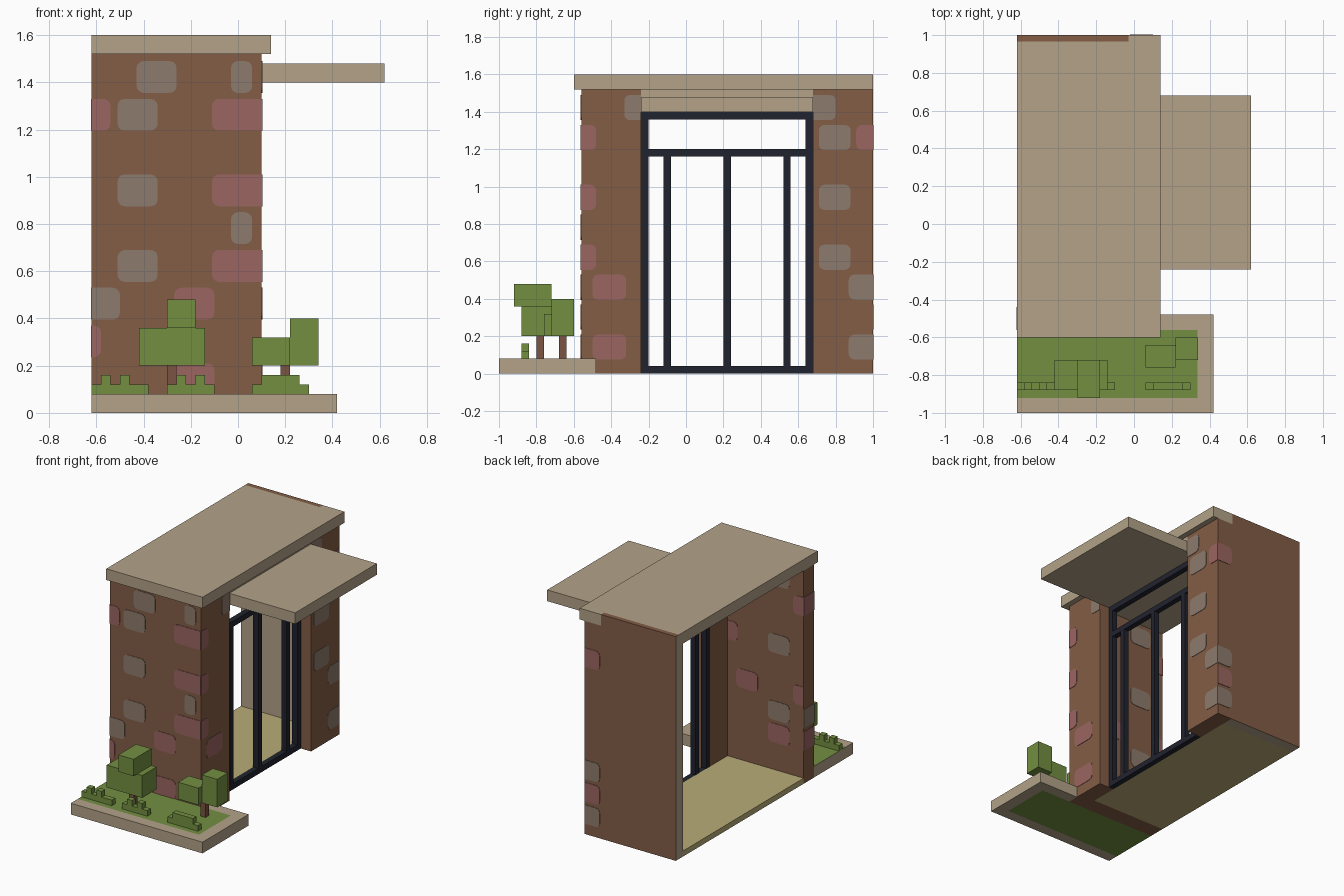
import bpy
import bmesh
from math import cos, sin, pi
from mathutils import Matrix, Vector

cube = bpy.data.objects.get("Cube")
if cube:
    bpy.data.objects.remove(cube, do_unlink=True)


def material(name, r, g, b):
    linear = [((c / 255 + 0.055) / 1.055) ** 2.4 for c in (r, g, b)] + [1]
    mat = bpy.data.materials.new(name)
    mat.use_nodes = True
    mat.diffuse_color = linear
    mat.node_tree.nodes["Principled BSDF"].inputs["Base Color"].default_value = linear
    return mat


BRICK = material("brick brown", 131, 93, 70)
TAN = material("tan concrete", 179, 162, 136)
GREY = material("grey stone", 141, 123, 109)
MAUVE = material("mauve stone", 155, 101, 96)
GREEN = material("leaf green", 115, 143, 65)
DARK = material("dark frame", 33, 35, 46)
FLOOR = material("straw floor", 186, 172, 120)
TRUNK = material("trunk brown", 122, 83, 66)


def finish(name, bm, mats):
    mesh = bpy.data.meshes.new(name)
    bm.to_mesh(mesh)
    bm.free()
    for mat in mats:
        mesh.materials.append(mat)
    obj = bpy.data.objects.new(name, mesh)
    bpy.context.collection.objects.link(obj)
    return obj


def add_box(bm, x, y, z):
    lo, hi = Vector((x[0], y[0], z[0])), Vector((x[1], y[1], z[1]))
    size = hi - lo
    matrix = Matrix.Translation((lo + hi) / 2) @ Matrix.Diagonal((*size, 1))
    bmesh.ops.create_cube(bm, size=1, matrix=matrix)


def boxes(name, mat, *parts):
    bm = bmesh.new()
    for part in parts:
        add_box(bm, *part)
    return finish(name, bm, [mat])


def painted_box(name, part, mats, cuts, rule):
    """Box cut along planes; faces for which rule holds get the second colour."""
    bm = bmesh.new()
    add_box(bm, *part)
    for axis, value in cuts:
        point, normal = Vector(), Vector()
        point[axis], normal[axis] = value, 1
        geom = bm.verts[:] + bm.edges[:] + bm.faces[:]
        bmesh.ops.bisect_plane(bm, geom=geom, plane_co=point, plane_no=normal)
    bm.normal_update()
    for face in bm.faces:
        face.material_index = int(rule(face.calc_center_median(), face.normal))
    return finish(name, bm, mats)


# Main levels and spans
LEFT, RIGHT, INNER = -0.62, 0.10, -0.02
FRONT, BACK = -0.56, 1.0
DOOR = (-0.24, 0.68)
WALL = (0, 1.52)

# Brick walls
boxes("front_wall", BRICK, ((LEFT, RIGHT), (FRONT, -0.44), WALL))
boxes("front_pier", BRICK, ((INNER, RIGHT), (-0.44, DOOR[0]), WALL))
boxes("back_pier", BRICK, ((INNER, RIGHT), (DOOR[1], BACK), WALL))
painted_box("back_wall", ((LEFT, INNER), (0.92, BACK), WALL), [TAN, BRICK], [],
            lambda c, n: n.y > 0.5)

# Floor, roof and canopy
boxes("floor", FLOOR, ((LEFT, INNER), (-0.44, 0.92), (0, 0.04)))
painted_box("roof", ((LEFT, 0.14), (-0.6, BACK), (WALL[1], 1.6)), [TAN, BRICK],
            [(0, -0.03), (1, 0.965)],
            lambda c, n: c.x < -0.03 and c.y > 0.965 and (n.z > 0.5 or n.y > 0.5))
boxes("lintel", TAN, ((INNER, RIGHT), DOOR, (1.4, WALL[1])))
boxes("canopy", TAN, ((RIGHT, 0.62), DOOR, (1.4, 1.48)))

# Glazing frame: jambs, rails and mullions
DEPTH, BAR = (INNER, 0.02), 0.04
bars = [(DEPTH, (y, y + BAR), (0, 1.4)) for y in (DOOR[0], DOOR[1] - BAR)]
bars += [(DEPTH, (DOOR[0] + BAR, DOOR[1] - BAR), (z, z + BAR)) for z in (0, 1.16, 1.36)]
bars += [(DEPTH, (y, y + BAR), (BAR, 1.16)) for y in (-0.12, 0.2, 0.52)]
boxes("door_frame", DARK, *bars)

# Planter slab with a grass bed
painted_box("planter_slab", ((LEFT, 0.42), (-1, FRONT), (0, 0.08)), [TAN, GREEN],
            [(0, 0.335), (1, -0.92)],
            lambda c, n: abs(n.z) > 0.5 and c.x < 0.335 and c.y > -0.92)
boxes("planter_corner", TAN, ((RIGHT, 0.42), (FRONT, -0.48), (0, 0.08)))

# Trees
boxes("left_tree_leaves", GREEN,
      ((-0.42, -0.14), (-0.88, -0.72), (0.2, 0.36)),
      ((-0.3, -0.18), (-0.92, -0.72), (0.36, 0.48)))
boxes("right_tree_leaves", GREEN,
      ((0.06, 0.22), (-0.76, -0.64), (0.2, 0.32)),
      ((0.22, 0.34), (-0.72, -0.6), (0.2, 0.4)))
for name, x, y in (("left_trunk", -0.3, -0.8), ("right_trunk", 0.18, -0.68)):
    boxes(name, TRUNK, ((x, x + 0.04), (y, y + 0.04), (0.08, 0.2)))

# Low hedges with raised tufts
for name, span, tufts in (
        ("left_hedge", (LEFT, -0.38), ((-0.58, -0.54), (-0.5, -0.46))),
        ("middle_hedge", (-0.3, -0.1), ((-0.26, -0.22), (-0.18, -0.14))),
        ("right_hedge", (0.06, 0.3), ((0.1, 0.18), (0.18, 0.26)))):
    row = (-0.88, -0.84)
    boxes(name, GREEN, (span, row, (0.08, 0.12)),
          *[(tuft, row, (0.12, 0.16)) for tuft in tufts])


# Stones: rounded plates laid in courses; square where they wrap a corner
def stone(bm, place, normal, u0, u1, course, ends):
    z0 = 0.075 + 0.16 * course
    z1 = z0 + 0.135
    points = []
    for i, (u, z, su, sz) in enumerate(((u1, z1, -1, -1), (u0, z1, 1, -1),
                                        (u0, z0, 1, 1), (u1, z0, -1, 1))):
        if u in ends:
            points.append((u, z))
            continue
        for step in range(4):
            a = (i + step / 3) * pi / 2
            points.append((u + 0.03 * (su + cos(a)), z + 0.03 * (sz + sin(a))))
    base = bm.faces.new([bm.verts.new(place(u, z)) for u, z in points])
    top = bmesh.ops.extrude_face_region(bm, geom=[base])["geom"]
    verts = [v for v in top if isinstance(v, bmesh.types.BMVert)]
    bmesh.ops.translate(bm, verts=verts, vec=Vector(normal) * 0.003)


def stones(name, axis, plane, sign, ends, grey, mauve):
    def place(u, z):
        return (plane, u, z) if axis == 0 else (u, plane, z)
    normal = (sign, 0, 0) if axis == 0 else (0, sign, 0)
    for label, mat, groups in (("grey", GREY, grey), ("mauve", MAUVE, mauve)):
        bm = bmesh.new()
        for u0, u1, courses in groups:
            for course in courses:
                stone(bm, place, normal, u0, u1, int(course), ends)
        bmesh.ops.recalc_face_normals(bm, faces=bm.faces)
        finish(name + "_" + label + "_stones", bm, [mat])


stones("front", 1, FRONT, -1, (LEFT, RIGHT),
       [(-0.51, -0.34, "753"), (-0.03, 0.06, "84"), (-0.43, -0.26, "8"), (LEFT, -0.5, "2")],
       [(-0.11, RIGHT, "753"), (-0.27, -0.1, "20"), (LEFT, -0.54, "7"), (LEFT, -0.58, "1")])
stones("front_pier", 0, RIGHT, 1, (FRONT, DOOR[0]),
       [(-0.33, DOOR[0], "8")],
       [(FRONT, -0.48, "753"), (-0.5, -0.32, "20")])
stones("back_pier", 0, RIGHT, 1, (DOOR[1], BACK),
       [(DOOR[1], 0.8, "8"), (0.71, 0.88, "753"), (0.87, BACK, "20")],
       [(0.91, BACK, "7")])
stones("back", 1, BACK, 1, (RIGHT,),
       [(INNER, RIGHT, "20")], [(INNER, RIGHT, "71")])
stones("inner_front", 1, -0.44, 1, (LEFT, INNER),
       [(-0.51, -0.34, "852")],
       [(LEFT, -0.54, "73"), (-0.1, INNER, "75"), (-0.26, -0.09, "3"), (-0.51, -0.34, "1")])
stones("left_end", 0, LEFT, -1, (FRONT, -0.44),
       [(FRONT, -0.44, "2")], [(FRONT, -0.44, "71")])
